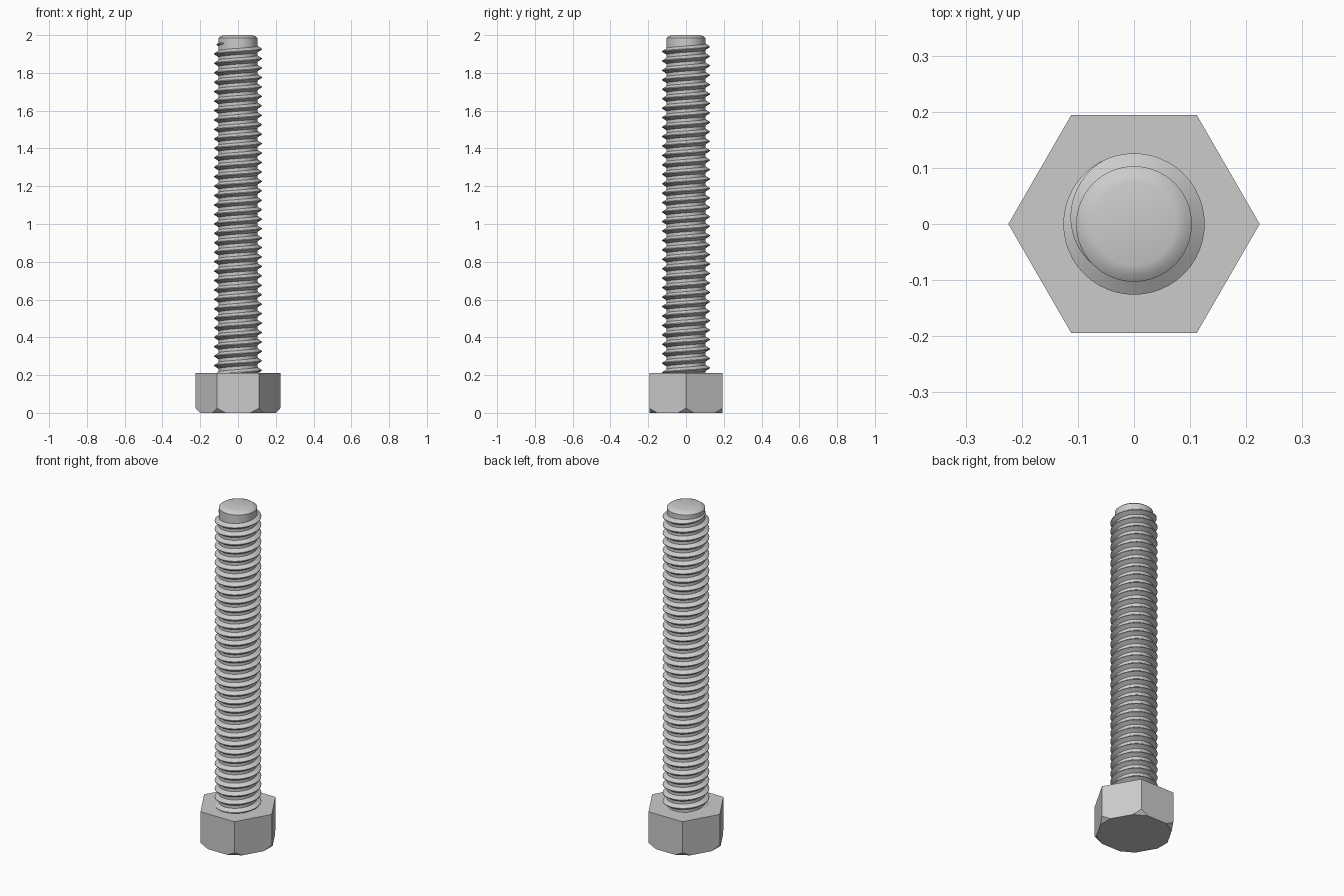
import bpy, bmesh
from math import cos, sin, pi, radians

cube = bpy.data.objects.get("Cube")
if cube:
    bpy.data.objects.remove(cube, do_unlink=True)

steel = bpy.data.materials.new("steel_grey")
steel.use_nodes = True
GREY = (0.6, 0.6, 0.6, 1)
steel.diffuse_color = GREY
steel.node_tree.nodes["Principled BSDF"].inputs["Base Color"].default_value = GREY

ROOT, CREST = 0.103, 0.126
HEAD_TOP, TIP = 0.21, 2.0
PITCH = 0.05


def finish(bm, name, smooth_angle=None):
    bmesh.ops.recalc_face_normals(bm, faces=bm.faces)
    mesh = bpy.data.meshes.new(name)
    bm.to_mesh(mesh)
    bm.free()
    mesh.materials.append(steel)
    obj = bpy.data.objects.new(name, mesh)
    bpy.context.collection.objects.link(obj)
    if smooth_angle:
        bpy.ops.object.select_all(action='DESELECT')
        obj.select_set(True)
        bpy.context.view_layer.objects.active = obj
        bpy.ops.object.shade_smooth_by_angle(angle=radians(smooth_angle))
    return obj


# Hexagonal head, with its six lower corners cut off at a slant
bm = bmesh.new()
R, INSET, CUT = 0.224, 0.024, 0.025
corners = [(R * cos(i * pi / 3), R * sin(i * pi / 3)) for i in range(6)]
top = [bm.verts.new((x, y, HEAD_TOP)) for x, y in corners]
mid = [bm.verts.new((x, y, CUT)) for x, y in corners]
share = 2 * INSET / R
low = []
for i, (x, y) in enumerate(corners):
    pair = []
    for px, py in (corners[i - 1], corners[(i + 1) % 6]):
        pair.append(bm.verts.new((x + (px - x) * share, y + (py - y) * share, 0)))
    low.append(pair)
bm.faces.new(top)
bm.faces.new([v for pair in low for v in pair])
for i in range(6):
    j = (i + 1) % 6
    bm.faces.new((top[i], top[j], mid[j], low[j][0], low[i][1], mid[i]))
    bm.faces.new((mid[i], low[i][0], low[i][1]))
finish(bm, "hex_head")

# Shank core with a rounded tip
bm = bmesh.new()
SIDES = 64
profile = [(ROOT, HEAD_TOP - 0.01), (ROOT, 1.985), (0.09, 1.995), (0.074, TIP)]
rings = [[bm.verts.new((r * cos(2 * pi * i / SIDES), r * sin(2 * pi * i / SIDES), z))
          for i in range(SIDES)] for r, z in profile]
for a, b in zip(rings, rings[1:]):
    for i in range(SIDES):
        j = (i + 1) % SIDES
        bm.faces.new((a[i], a[j], b[j], b[i]))
bm.faces.new(rings[0])
bm.faces.new(rings[-1])
finish(bm, "shank_core", 35)

# Right-handed helical ridge, fading into the core at its upper end
bm = bmesh.new()
STEPS = 48
END_ANGLE, END_Z = radians(225), 1.957
turns = (END_Z - HEAD_TOP + 0.02) / PITCH
count = int(turns * STEPS)
FADE = STEPS * 0.3
HALF, FLAT = 0.018, 0.002
previous = None
for k in range(count + 1):
    angle = END_ANGLE - 2 * pi * k / STEPS
    z = END_Z - PITCH * k / STEPS
    fade = min(1, k / FADE)
    crest = ROOT + (CREST - ROOT) * fade
    base = HALF * (0.3 + 0.7 * fade)
    section = [bm.verts.new((r * cos(angle), r * sin(angle), z + dz)) for r, dz in
               ((ROOT - 0.002, -base), (crest, -FLAT), (crest, FLAT), (ROOT - 0.002, base))]
    if previous:
        for i in range(4):
            j = (i + 1) % 4
            bm.faces.new((previous[i], previous[j], section[j], section[i]))
    else:
        bm.faces.new(section)
    previous = section
bm.faces.new(previous)
finish(bm, "screw_thread", 30)
